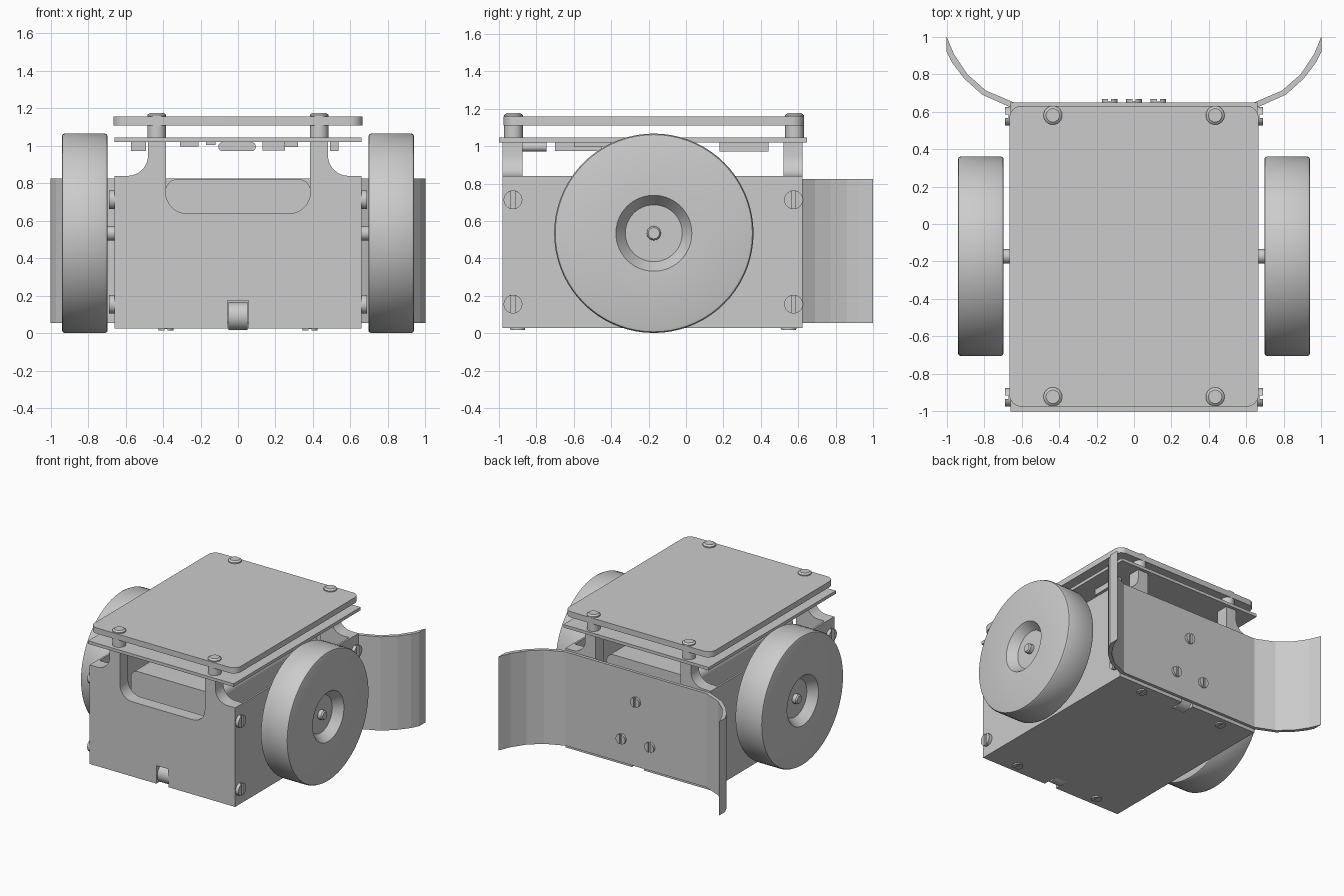
import bpy, bmesh
from math import sin, cos, pi, radians, sqrt, asin

if "Cube" in bpy.data.objects:
    bpy.data.objects.remove(bpy.data.objects["Cube"])


def finish(name, bm, smooth=True):
    bmesh.ops.remove_doubles(bm, verts=bm.verts, dist=1e-5)
    bmesh.ops.recalc_face_normals(bm, faces=bm.faces)
    for f in bm.faces:
        f.smooth = smooth
    for e in bm.edges:
        e.smooth = e.calc_face_angle(0) < radians(30)
    me = bpy.data.meshes.new(name)
    bm.to_mesh(me)
    bm.free()
    ob = bpy.data.objects.new(name, me)
    bpy.context.collection.objects.link(ob)
    return ob


def place(axis, u, v, h):
    return {'x': (h, u, v), 'y': (u, h, v), 'z': (u, v, h)}[axis]


def prism(name, pts, axis, a, b, smooth=True):
    """Extrude a closed 2D outline along an axis from a to b."""
    bm = bmesh.new()
    lo = [bm.verts.new(place(axis, u, v, a)) for u, v in pts]
    hi = [bm.verts.new(place(axis, u, v, b)) for u, v in pts]
    bm.faces.new(lo)
    bm.faces.new(hi)
    for i in range(len(pts)):
        j = (i + 1) % len(pts)
        bm.faces.new((lo[i], lo[j], hi[j], hi[i]))
    return finish(name, bm, smooth)


def lathe(name, profile, axis, centre, segs=32):
    """Revolve (radius, height) points around an axis through a 2D centre."""
    bm = bmesh.new()
    rings = []
    for r, h in profile:
        if r == 0:
            rings.append([bm.verts.new(place(axis, *centre, h))] * segs)
        else:
            rings.append([bm.verts.new(place(axis, centre[0] + r * cos(2 * pi * i / segs),
                                             centre[1] + r * sin(2 * pi * i / segs), h))
                          for i in range(segs)])
    for p, q in zip(rings, rings[1:]):
        for i in range(segs):
            j = (i + 1) % segs
            vs = list(dict.fromkeys((p[i], p[j], q[j], q[i])))
            bm.faces.new(vs)
    return finish(name, bm)


def arc(cx, cy, r, a0, a1, n=8):
    return [(cx + r * cos(radians(a0 + (a1 - a0) * i / n)),
             cy + r * sin(radians(a0 + (a1 - a0) * i / n))) for i in range(n + 1)]


def rounded(x0, x1, y0, y1, r):
    return (arc(x1 - r, y0 + r, r, -90, 0) + arc(x1 - r, y1 - r, r, 0, 90)
            + arc(x0 + r, y1 - r, r, 90, 180) + arc(x0 + r, y0 + r, r, 180, 270))


def box(name, x0, x1, y0, y1, z0, z1):
    return prism(name, [(x0, y0), (x1, y0), (x1, y1), (x0, y1)], 'z', z0, z1, False)


def slotted_screw(name, axis, centre, h0, h1, r, vertical=True):
    """Disc with two half-round pads leaving a slot between them."""
    u, v = centre
    mid = h0 + (h1 - h0) * 0.4
    lathe(name + "_base", [(0, h0), (r, h0), (r, mid), (0, mid)], axis, centre, 24)
    t = asin(0.2) * 180 / pi
    for a0 in ((-90, 90) if vertical else (0, 180)):
        prism(name + "_head", arc(u, v, r, a0 + t, a0 + 180 - t, 14), axis, mid, h1)


def mirrored(pts):
    return pts + [(-u, v) for u, v in reversed(pts)]


# Chassis end panels with raised posts, top notch and roller slot
half = [(0.055, 0.175), (0.055, 0.05), (0.645, 0.05), (0.645, 0.84)]
half += arc(0.59, 0.95, 0.11, 270, 180)
half += [(0.48, 1.02), (0.385, 1.02)]
half += arc(0.275, 0.75, 0.11, 0, -90)
panel = mirrored(half)
for name, a, b in (("front_panel", -0.98, -0.875), ("back_panel", 0.52, 0.622)):
    prism(name, panel, 'y', a, b)

# Base plate with roller notches at both ends
base = [(0.055, -0.89), (0.055, -0.98), (0.66, -0.98), (0.66, 0.622),
        (0.055, 0.622), (0.055, 0.53)]
prism("base_plate", mirrored(base), 'z', 0.027, 0.052, False)

# Battery and rollers
prism("battery", rounded(-0.385, 0.385, 0.56, 0.822, 0.06), 'y', -0.84, 0.48)
for name, y in (("front_roller", -0.9), ("back_roller", 0.54)):
    lathe(name, [(0, -0.05), (0.075, -0.05), (0.075, 0.05), (0, 0.05)], 'x', (y, 0.092))

for s in (-1, 1):
    # Side plates, with their screws
    box("side_plate", *sorted((s * 0.645, s * 0.66)), -0.98, 0.622, 0.052, 0.84)
    for y in (-0.925, 0.575):
        for z in (0.155, 0.713):
            slotted_screw("side_screw", 'x', (y, z), s * 0.66, s * 0.687, 0.05)
    for y in (-0.9, 0.55):
        slotted_screw("base_screw", 'z', (s * 0.385, y), 0.027, 0.016, 0.04)

    # Motors and axles
    lathe("motor", [(0, s * 0.15), (0.17, s * 0.15), (0.17, s * 0.645), (0, s * 0.645)],
          'x', (-0.172, 0.36))
    lathe("axle", [(0, s * 0.6), (0.038, s * 0.6), (0.038, s * 0.9),
                   (0.03, s * 0.91), (0, s * 0.91)], 'x', (-0.172, 0.534), 24)

    # Wheels with a conical hub recess
    wheel = [(0, 0.695), (0.515, 0.695), (0.527, 0.699), (0.533, 0.712), (0.533, 0.923),
             (0.527, 0.936), (0.515, 0.94), (0.203, 0.94), (0.152, 0.87), (0, 0.87)]
    lathe("wheel", [(r, s * h) for r, h in wheel], 'x', (-0.172, 0.534), 72)

    # Spacers and bolts carrying the top cover
    for y in (-0.922, 0.58):
        lathe("spacer", [(0, 1.04), (0.05, 1.04), (0.05, 1.112), (0, 1.112)],
              'z', (s * 0.433, y), 24)
        lathe("cover_bolt", [(0, 1.155), (0.05, 1.155), (0.05, 1.166), (0.036, 1.177),
                             (0, 1.177)], 'z', (s * 0.433, y), 24)

# Rear scoop blade with curled wings
outer = [(0.64, 0.648), (0.79, 0.712), (0.89, 0.80), (0.96, 0.905), (1.0, 1.0)]
inner = [(1.0, 0.92), (0.97, 0.86), (0.905, 0.775), (0.81, 0.69), (0.66, 0.623)]
ring = outer + inner
bm_half = [(-u, v) for u, v in reversed(ring)]
prism("scoop_blade", ring + bm_half, 'z', 0.055, 0.825, False)
for x, z in ((0, 0.585), (-0.13, 0.25), (0.13, 0.25)):
    slotted_screw("scoop_screw", 'y', (x, z), 0.645, 0.667, 0.042)

# Circuit board with parts underneath, and the top cover
box("circuit_board", -0.66, 0.66, -1.0, 0.648, 1.02, 1.045)
prism("top_cover", rounded(-0.665, 0.665, -0.975, 0.63, 0.065), 'z', 1.11, 1.157)
prism("socket", rounded(-0.105, 0.095, 0.972, 1.02, 0.023), 'y', -0.875, -0.745)
for x0, x1, y0, y1, z0 in ((0.13, 0.25, -0.7, -0.45, 0.975), (0.22, 0.32, -0.6, -0.4, 0.995),
                           (-0.31, -0.21, -0.65, -0.5, 0.997), (-0.17, -0.12, -0.5, -0.42, 1.005),
                           (-0.57, -0.49, 0.18, 0.44, 0.972), (0.49, 0.535, 0.18, 0.44, 0.972)):
    box("board_chip", x0, x1, y0, y1, z0, 1.02)
